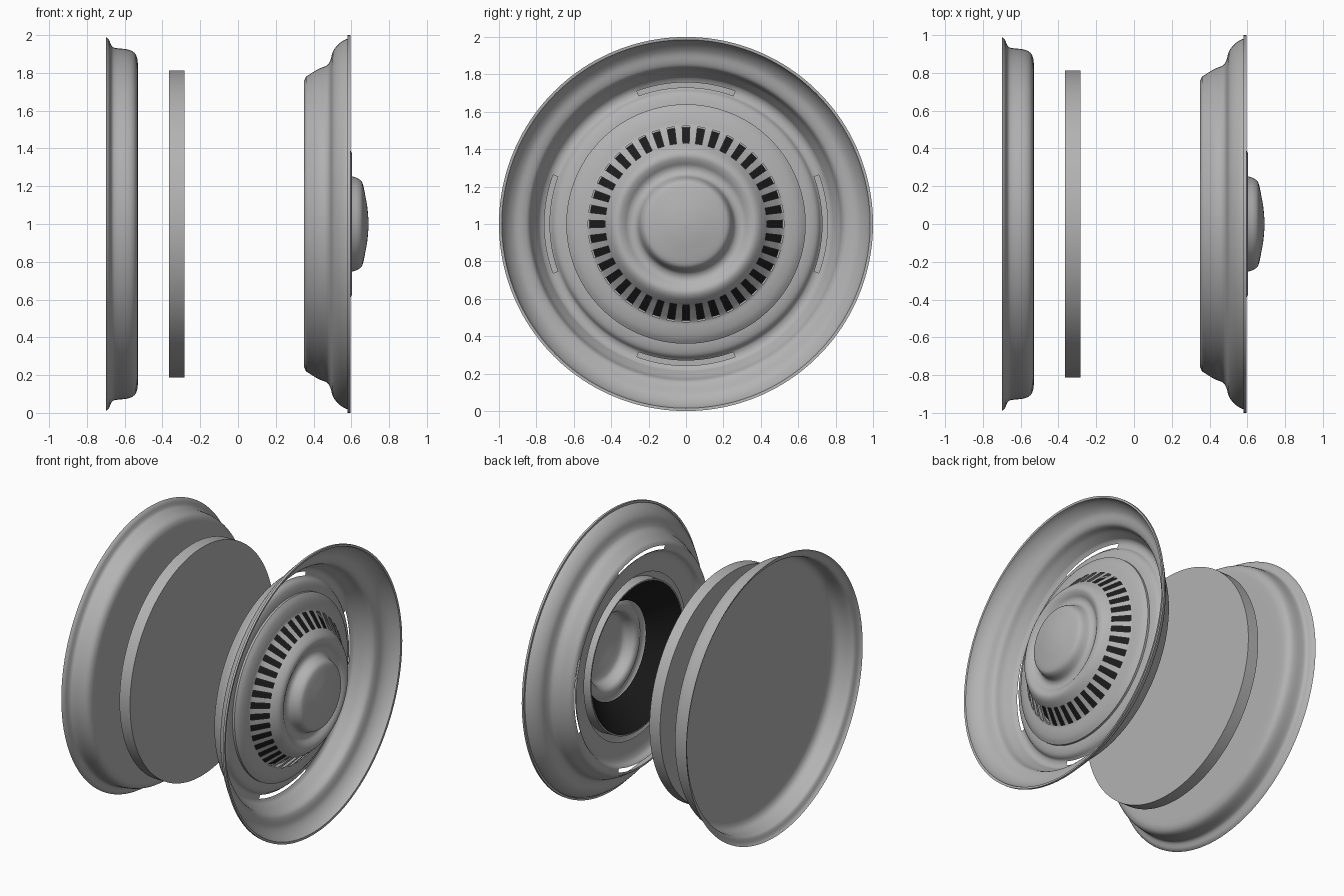
import bpy, bmesh, math

if "Cube" in bpy.data.objects:
    bpy.data.objects.remove(bpy.data.objects["Cube"])

SEG = 160  # segments round the wheel axis (x axis, at z = 1)


def material(name, v):
    m = bpy.data.materials.new(name)
    m.diffuse_color = (v, v, v, 1)
    m.use_nodes = True
    m.node_tree.nodes["Principled BSDF"].inputs["Base Color"].default_value = m.diffuse_color
    return m


GREY = material("steel grey", 0.45)
BLACK = material("vent black", 0.012)


def smooth_curve(pts, n=3):
    """Rounded curve through (radius, x) points."""
    out = []
    for i in range(len(pts) - 1):
        p0, p1, p2 = pts[max(i - 1, 0)], pts[i], pts[i + 1]
        p3 = pts[min(i + 2, len(pts) - 1)]
        for k in range(n):
            t = k / n
            out.append(tuple(
                0.5 * (2 * b + (c - a) * t + (2 * a - 5 * b + 4 * c - d) * t * t
                       + (3 * b - a - 3 * c + d) * t ** 3)
                for a, b, c, d in zip(p0, p1, p2, p3)))
    return out + [pts[-1]]


def spin(name, profile, mat, hole=None, closed=False, angle=35):
    """Revolve a (radius, x) profile; hole(radius, segment) leaves faces out."""
    bm = bmesh.new()
    rings = []
    for r, x in profile:
        if r < 1e-4:
            rings.append([bm.verts.new((x, 0, 1))] * SEG)
        else:
            rings.append([bm.verts.new((x, r * math.sin(2 * math.pi * s / SEG),
                                        1 + r * math.cos(2 * math.pi * s / SEG)))
                          for s in range(SEG)])
    for i in range(len(rings) - 1):
        a, b = rings[i], rings[i + 1]
        mid = (profile[i][0] + profile[i + 1][0]) / 2
        for s in range(SEG):
            if hole and hole(mid, s):
                continue
            t = (s + 1) % SEG
            quad = list(dict.fromkeys((a[s], a[t], b[t], b[s])))
            bm.faces.new(quad)
    bmesh.ops.recalc_face_normals(bm, faces=bm.faces)
    if not closed and sum(f.normal.x * f.calc_area() for f in bm.faces) < 0:
        bmesh.ops.reverse_faces(bm, faces=bm.faces)
    me = bpy.data.meshes.new(name)
    bm.to_mesh(me)
    bm.free()
    me.materials.append(mat)
    for p in me.polygons:
        p.use_smooth = True
    me.set_sharp_from_angle(angle=math.radians(angle))
    ob = bpy.data.objects.new(name, me)
    bpy.context.collection.objects.link(ob)
    return ob


# Inner dish with flared lip
spin("inner_dish", smooth_curve([
    (0.99, -0.70), (0.975, -0.683), (0.945, -0.67), (0.932, -0.65),
    (0.925, -0.59), (0.912, -0.555), (0.885, -0.536), (0.84, -0.53),
    (0.70, -0.53)]) + [(0.35, -0.53), (0, -0.53)], GREY)

# Plain middle disc
spin("middle_disc", [(0, -0.365), (0.813, -0.365), (0.813, -0.282), (0, -0.282)],
     GREY, closed=True)


# Outer wheel rim: thin lip, stepped bowl, four long slots near the bottom
def rim_slot(r, s):
    off = (s + 20) % 40 - 20          # segments from nearest quarter turn
    return 0.73 < r < 0.758 and -9 <= off < 9


spin("outer_rim", [(0.985, 0.58), (1.0, 0.58), (1.0, 0.595)] + smooth_curve([
    (0.985, 0.593), (0.975, 0.565), (0.95, 0.53), (0.915, 0.503),
    (0.87, 0.49), (0.84, 0.472), (0.823, 0.43), (0.802, 0.395),
    (0.78, 0.36)]) + [(0.757, 0.35), (0.73, 0.352)] + smooth_curve([
    (0.72, 0.36), (0.70, 0.385), (0.65, 0.40), (0.57, 0.405)]),
    GREY, hole=rim_slot)


# Centre cover with a ring of 40 vents, a rounded ridge and a raised hub
def vent(r, s):
    return 0.432 < r < 0.523 and (s + 1) % 4 < 2


outer = smooth_curve([(0.64, 0.42), (0.61, 0.44), (0.57, 0.453), (0.53, 0.46)])
vents = [(0.523, 0.463), (0.50, 0.485), (0.465, 0.518), (0.432, 0.55)]
ridge = smooth_curve([(0.425, 0.56), (0.395, 0.592), (0.365, 0.604),
                      (0.335, 0.594), (0.31, 0.578), (0.285, 0.575),
                      (0.262, 0.587), (0.25, 0.612), (0.241, 0.635),
                      (0.226, 0.654), (0.20, 0.664), (0.15, 0.674),
                      (0.08, 0.686), (0, 0.692)])
spin("centre_cover", [(0.64, 0.405)] + outer + vents + ridge, GREY, hole=vent)

# Black cone behind the vents, closed to the cover by a grey collar
spin("vent_backing", [(0.515, 0.385), (0.43, 0.47), (0.34, 0.555)], BLACK)
spin("vent_collar", [(0.528, 0.46), (0.525, 0.385), (0.515, 0.385)], GREY)
